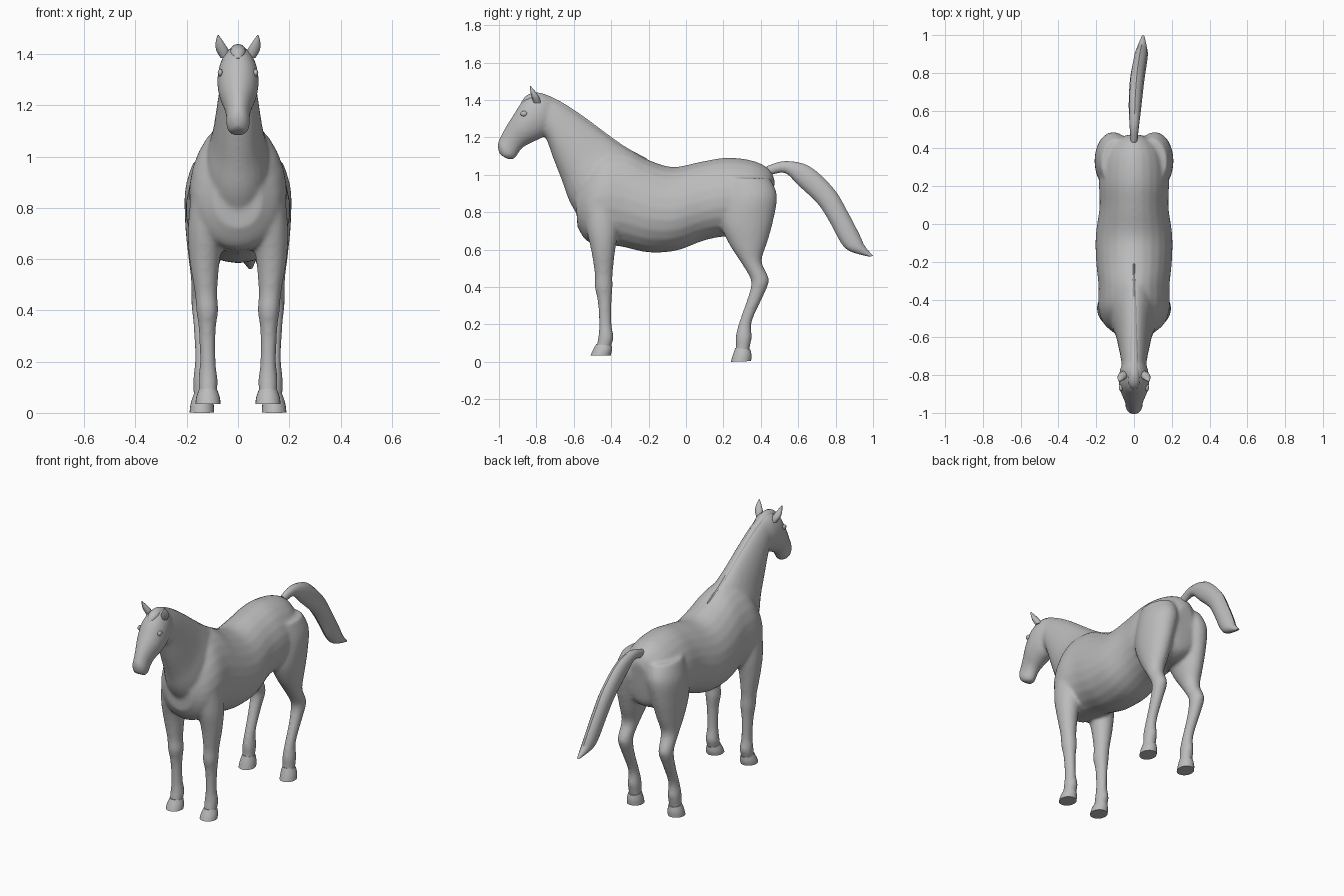
import bpy, bmesh, math
from mathutils import Vector

old = bpy.data.objects.get("Cube")
if old:
    bpy.data.objects.remove(old, do_unlink=True)

coat = bpy.data.materials.new("grey_coat")
coat.use_nodes = True
GREY = (0.5, 0.5, 0.5, 1)
coat.diffuse_color = GREY
coat.node_tree.nodes["Principled BSDF"].inputs["Base Color"].default_value = GREY


def spline(rows, steps):
    """Catmull-Rom interpolation through the section rows."""
    out = []
    n = len(rows)
    for i in range(n - 1):
        p = [rows[max(0, min(n - 1, i + k))] for k in (-1, 0, 1, 2)]
        for s in range(steps):
            t = s / steps
            out.append([0.5 * (2 * b + (c - a) * t + (2 * a - 5 * b + 4 * c - d) * t * t
                               + (3 * b - a - 3 * c + d) * t ** 3) for a, b, c, d in zip(*p)])
    out.append(list(rows[-1]))
    return out


def loft(bm, rows, side=1, steps=4, seg=24, skew=0.0):
    """Skin oval sections: (y, z) of one edge, (y, z) of the other, half width, x centre."""
    rings = []
    for ya, za, yb, zb, hw, xc in spline(rows, steps):
        mid = Vector((side * xc, (ya + yb) / 2, (za + zb) / 2))
        half = Vector((0, (ya - yb) / 2, (za - zb) / 2))
        ring = []
        for k in range(seg):
            a = math.tau * k / seg
            w = hw * math.sin(a) * (1 - skew * math.cos(a))
            ring.append(bm.verts.new(mid + half * math.cos(a) + Vector((w, 0, 0))))
        rings.append(ring)
    faces = [bm.faces.new(rings[0]), bm.faces.new(rings[-1][::-1])]
    for r, q in zip(rings, rings[1:]):
        for k in range(seg):
            j = (k + 1) % seg
            faces.append(bm.faces.new((r[k], q[k], q[j], r[j])))
    bmesh.ops.recalc_face_normals(bm, faces=faces)


def finish(bm, name, blend=False, angle=40):
    me = bpy.data.meshes.new(name)
    bm.to_mesh(me)
    bm.free()
    me.materials.append(coat)
    ob = bpy.data.objects.new(name, me)
    bpy.context.scene.collection.objects.link(ob)
    bpy.ops.object.select_all(action='DESELECT')
    ob.select_set(True)
    bpy.context.view_layer.objects.active = ob
    if blend:  # fuse the overlapping volumes into one soft skin
        m = ob.modifiers.new("fuse", 'REMESH')
        m.mode = 'VOXEL'
        m.voxel_size = 0.01
        m = ob.modifiers.new("soften", 'SMOOTH')
        m.factor = 0.5
        m.iterations = 8
        bpy.ops.object.convert(target='MESH')
    bpy.ops.object.shade_smooth_by_angle(angle=math.radians(angle))
    return ob


def part(name, rows, **kw):
    bm = bmesh.new()
    loft(bm, rows, **kw)
    return finish(bm, name)


# Trunk from rump to chest
torso = [(0.475, 0.97, 0.455, 0.80, 0.05, 0), (0.445, 1.03, 0.43, 0.70, 0.12, 0),
         (0.36, 1.075, 0.35, 0.66, 0.175, 0), (0.22, 1.092, 0.22, 0.67, 0.185, 0),
         (0.08, 1.07, 0.10, 0.65, 0.182, 0), (-0.07, 1.042, -0.05, 0.595, 0.202, 0),
         (-0.20, 1.08, -0.20, 0.585, 0.20, 0), (-0.32, 1.14, -0.34, 0.615, 0.187, 0),
         (-0.44, 1.14, -0.45, 0.63, 0.188, 0), (-0.53, 1.06, -0.53, 0.645, 0.158, 0),
         (-0.595, 0.96, -0.58, 0.72, 0.09, 0)]

# Neck from shoulders to poll, crest edge first
neck = [(-0.26, 1.11, -0.52, 0.70, 0.13, 0), (-0.36, 1.17, -0.615, 0.84, 0.122, 0),
        (-0.43, 1.22, -0.66, 0.96, 0.10, 0), (-0.55, 1.308, -0.707, 1.08, 0.083, 0),
        (-0.66, 1.382, -0.742, 1.18, 0.07, 0), (-0.76, 1.432, -0.76, 1.22, 0.062, 0)]

# Head from poll to lips, brow edge first
head = [(-0.72, 1.415, -0.715, 1.28, 0.045, 0), (-0.79, 1.435, -0.73, 1.23, 0.070, 0),
        (-0.868, 1.40, -0.775, 1.195, 0.081, 0), (-0.92, 1.325, -0.83, 1.17, 0.074, 0),
        (-0.96, 1.262, -0.875, 1.143, 0.056, 0), (-0.99, 1.208, -0.90, 1.11, 0.046, 0),
        (-1.008, 1.16, -0.917, 1.085, 0.046, 0), (-0.998, 1.11, -0.945, 1.08, 0.032, 0)]

# Legs from the body down, front edge first
front_leg = [(-0.55, 0.88, -0.36, 0.88, 0.075, 0.105), (-0.535, 0.72, -0.36, 0.72, 0.074, 0.122),
             (-0.508, 0.60, -0.378, 0.60, 0.060, 0.130), (-0.488, 0.47, -0.392, 0.47, 0.044, 0.125),
             (-0.488, 0.40, -0.392, 0.40, 0.043, 0.120), (-0.472, 0.32, -0.398, 0.32, 0.033, 0.120),
             (-0.465, 0.20, -0.398, 0.20, 0.031, 0.118), (-0.470, 0.13, -0.387, 0.13, 0.038, 0.117),
             (-0.478, 0.085, -0.402, 0.075, 0.036, 0.117), (-0.480, 0.06, -0.402, 0.05, 0.036, 0.117)]
hind_leg = [(0.20, 0.98, 0.45, 0.98, 0.08, 0.095), (0.19, 0.86, 0.487, 0.89, 0.098, 0.108),
            (0.185, 0.74, 0.468, 0.76, 0.087, 0.120), (0.23, 0.63, 0.435, 0.64, 0.070, 0.127),
            (0.295, 0.53, 0.405, 0.54, 0.050, 0.135), (0.342, 0.45, 0.438, 0.46, 0.042, 0.140),
            (0.347, 0.40, 0.441, 0.42, 0.041, 0.140), (0.322, 0.32, 0.408, 0.34, 0.033, 0.140),
            (0.280, 0.20, 0.352, 0.215, 0.030, 0.138), (0.265, 0.13, 0.352, 0.13, 0.037, 0.138),
            (0.267, 0.085, 0.340, 0.07, 0.036, 0.138), (0.262, 0.05, 0.342, 0.04, 0.036, 0.138)]

bm = bmesh.new()
loft(bm, torso, skew=0.12)
loft(bm, neck, skew=0.15)
loft(bm, head)
for s in (1, -1):
    loft(bm, front_leg, side=s)
    loft(bm, hind_leg, side=s)
finish(bm, "body", blend=True)

# Hooves, ears and eyes, mirrored
front_hoof = [(-0.480, 0.095, -0.396, 0.085, 0.036, 0.117), (-0.498, 0.062, -0.396, 0.06, 0.046, 0.117),
              (-0.510, 0.035, -0.402, 0.035, 0.049, 0.117)]
hind_hoof = [(0.264, 0.075, 0.345, 0.065, 0.036, 0.138), (0.25, 0.035, 0.35, 0.035, 0.045, 0.140),
             (0.24, 0.0, 0.348, 0.004, 0.048, 0.141)]
ear = [(-0.815, 1.385, -0.775, 1.385, 0.018, 0.050), (-0.825, 1.415, -0.785, 1.415, 0.024, 0.061),
       (-0.832, 1.445, -0.805, 1.445, 0.016, 0.071), (-0.835, 1.475, -0.831, 1.475, 0.002, 0.078)]
for s, word in ((1, "left"), (-1, "right")):
    part("front_hoof_" + word, front_hoof, side=s)
    part("hind_hoof_" + word, hind_hoof, side=s)
    part("ear_" + word, ear, side=s, seg=12)
    bm = bmesh.new()
    bmesh.ops.create_uvsphere(bm, u_segments=16, v_segments=10, radius=0.017)
    bmesh.ops.scale(bm, vec=(0.6, 1.1, 0.85), verts=bm.verts)
    bmesh.ops.translate(bm, vec=(s * 0.069, -0.867, 1.327), verts=bm.verts)
    finish(bm, "eye_" + word)

# Thin mane ridge along the crest, ending in the forelock
part("mane", [(-0.21, 1.088, -0.22, 1.06, 0.006, 0), (-0.32, 1.147, -0.34, 1.11, 0.014, 0),
              (-0.43, 1.224, -0.45, 1.18, 0.018, 0), (-0.55, 1.313, -0.57, 1.27, 0.020, 0),
              (-0.67, 1.391, -0.68, 1.35, 0.022, 0), (-0.78, 1.438, -0.78, 1.39, 0.028, 0),
              (-0.85, 1.425, -0.83, 1.38, 0.030, 0), (-0.883, 1.385, -0.86, 1.365, 0.014, 0)], seg=12)

# Arched tail drifting slightly to the left
part("tail", [(0.43, 1.045, 0.455, 1.00, 0.018, 0), (0.53, 1.073, 0.53, 1.01, 0.026, 0.002),
              (0.66, 1.045, 0.60, 0.945, 0.034, 0.006), (0.79, 0.925, 0.705, 0.845, 0.038, 0.015),
              (0.865, 0.80, 0.77, 0.745, 0.038, 0.025), (0.93, 0.675, 0.83, 0.635, 0.036, 0.036),
              (0.955, 0.62, 0.88, 0.59, 0.030, 0.042), (1.0, 0.566, 0.98, 0.562, 0.008, 0.048)], seg=12)
